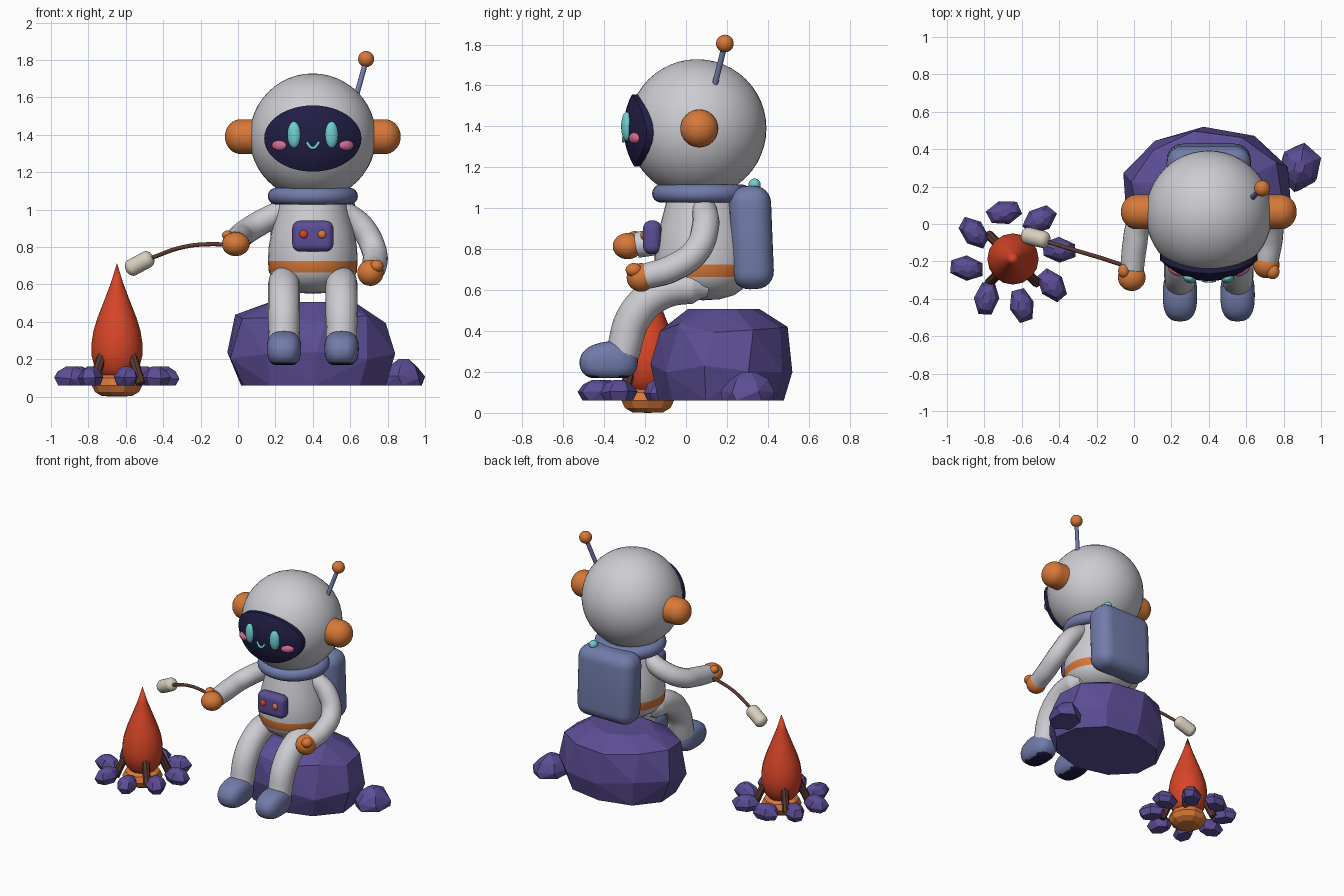
import bpy, bmesh, math, random
from mathutils import Matrix, Vector

random.seed(4)
cube = bpy.data.objects.get("Cube")
if cube:
    bpy.data.objects.remove(cube, do_unlink=True)


def material(name, *rgb):
    m = bpy.data.materials.new(name)
    m.use_nodes = True
    m.diffuse_color = (*rgb, 1)
    m.node_tree.nodes["Principled BSDF"].inputs["Base Color"].default_value = (*rgb, 1)
    return m


SUIT = material("suit grey", .60, .60, .64)
ORANGE = material("orange", .68, .19, .04)
NAVY = material("dark navy", .015, .013, .06)
TEAL = material("teal", .16, .62, .64)
PINK = material("pink", .66, .15, .30)
PURPLE = material("rock purple", .107, .075, .30)
SLATE = material("slate blue", .165, .20, .40)
FLAME = material("flame red", .68, .06, .02)
BROWN = material("wood brown", .11, .045, .03)
CREAM = material("cream", .68, .63, .51)


def finish(name, mesh, mats, smooth=40):
    ob = bpy.data.objects.new(name, mesh)
    bpy.context.collection.objects.link(ob)
    mesh.materials.clear()
    for m in mats if isinstance(mats, list) else [mats]:
        mesh.materials.append(m)
    if smooth:
        bpy.ops.object.select_all(action='DESELECT')
        ob.select_set(True)
        bpy.context.view_layer.objects.active = ob
        bpy.ops.object.shade_smooth_by_angle(angle=math.radians(smooth))
    return ob


def from_bmesh(name, bm, mats, smooth=40):
    mesh = bpy.data.meshes.new(name)
    bm.to_mesh(mesh)
    bm.free()
    return finish(name, mesh, mats, smooth)


def loft(name, rings, mats, matrix=Matrix(), smooth=40):
    """Skin a list of equal closed rings."""
    bm = bmesh.new()
    loops = [[bm.verts.new(p) for p in ring] for ring in rings]
    for a, b in zip(loops, loops[1:]):
        for k in range(len(a)):
            n = (k + 1) % len(a)
            bm.faces.new((a[k], a[n], b[n], b[k]))
    bmesh.ops.remove_doubles(bm, verts=bm.verts, dist=1e-5)
    bm.transform(matrix)
    return from_bmesh(name, bm, mats, smooth)


def lathe(name, profile, mats, matrix=Matrix(), sides=32, smooth=40):
    turns = [math.tau * k / sides for k in range(sides)]
    rings = [[(r * math.cos(t), r * math.sin(t), z) for t in turns] for r, z in profile]
    return loft(name, rings, mats, matrix, smooth)


def along(a, b):
    """Matrix that puts the origin at a with z pointing to b."""
    d = Vector(b) - Vector(a)
    return Matrix.Translation(a) @ d.to_track_quat('Z', 'Y').to_matrix().to_4x4()


def blob(name, center, half, mats, turn=0, power=1, floor=-1, seg=32):
    """Ellipsoid, made boxier by a power below 1 and cut flat below floor."""
    bm = bmesh.new()
    bmesh.ops.create_uvsphere(bm, u_segments=seg, v_segments=seg // 2, radius=1)
    for v in bm.verts:
        v.co = [math.copysign(abs(c) ** power, c) for c in v.co]
        v.co.z = max(v.co.z, floor)
    bm.transform(Matrix.LocRotScale(Vector(center), Matrix.Rotation(turn, 3, 'Z'), Vector(half)))
    return from_bmesh(name, bm, mats)


def tube(name, points, radius, mat, taper=None):
    cu = bpy.data.curves.new(name, 'CURVE')
    cu.dimensions = '3D'
    cu.bevel_depth, cu.bevel_resolution, cu.resolution_u = radius, 6, 10
    cu.use_fill_caps = True
    sp = cu.splines.new('BEZIER')
    sp.bezier_points.add(len(points) - 1)
    for i, (bp, p) in enumerate(zip(sp.bezier_points, points)):
        bp.co = p
        bp.radius = taper[i] if taper else 1
        bp.handle_left_type = bp.handle_right_type = 'AUTO'
    tmp = bpy.data.objects.new(name + "_path", cu)
    bpy.context.collection.objects.link(tmp)
    deps = bpy.context.evaluated_depsgraph_get()
    mesh = bpy.data.meshes.new_from_object(tmp.evaluated_get(deps))
    bpy.data.objects.remove(tmp, do_unlink=True)
    return finish(name, mesh, mat, 50)


def rounded_box(name, center, size, bevel, mat, tilt=0):
    bm = bmesh.new()
    bmesh.ops.create_cube(bm, size=1)
    bm.transform(Matrix.Diagonal((*size, 1)))
    bmesh.ops.bevel(bm, geom=bm.edges[:], offset=bevel, segments=6, profile=.5, affect='EDGES')
    bm.transform(Matrix.Translation(center) @ Matrix.Rotation(tilt, 4, 'X'))
    return from_bmesh(name, bm, mat, 40)


def rock(name, base, half, height, sides, levels, turn=0):
    """Faceted stone: convex hull of jittered rings."""
    bm = bmesh.new()
    for h, s in levels:
        shift = random.uniform(0, .3)
        for k in range(sides):
            t = math.tau * (k + shift) / sides + math.pi / 2
            j = s * random.uniform(.96, 1.03)
            up = h if h in (0, 1) else h + random.uniform(-.06, .06)
            bm.verts.new((half[0] * j * math.cos(t), half[1] * j * math.sin(t), height * up))
    bmesh.ops.convex_hull(bm, input=bm.verts[:])
    bmesh.ops.delete(bm, geom=[v for v in bm.verts if not v.link_faces], context='VERTS')
    bm.transform(Matrix.Translation(base) @ Matrix.Rotation(turn, 4, 'Z'))
    return from_bmesh(name, bm, PURPLE, 0)


# Helmet and visor
CX, HEAD = .4, Vector((.4, .055, 1.39))
blob("helmet", HEAD, (.338,) * 3, SUIT, seg=48)
rings = []
for r, radius in [(1, .33), (1, .36), (.85, .36), (.65, .36), (.45, .36), (.22, .36), (0, .36)]:
    ring = []
    for k in range(48):
        u, w = .26 * r * math.cos(math.tau * k / 48), .177 * r * math.sin(math.tau * k / 48) - .01
        ring.append(HEAD + Vector((u, -math.sqrt(radius ** 2 - u * u - w * w), w)))
    rings.append(ring)
loft("visor", rings, NAVY)

# Face, ears
ear = [(0, 0), (.093, 0), (.093, .13)] + [
    (.093 * math.cos(a * math.pi / 16), .13 + .085 * math.sin(a * math.pi / 16)) for a in range(1, 9)]
for side, tag in ((1, "left"), (-1, "right")):
    blob(tag + "_eye", (CX + side * .101, -.29, 1.4), (.036, .026, .071), TEAL, side * .28)
    blob(tag + "_blush", (CX + side * .18, -.252, 1.343), (.044, .02, .027), PINK, side * .52)
    start = Vector((CX + side * .255, .065, 1.39))
    lathe(tag + "_ear", ear, ORANGE, along(start, start + Vector((side, 0, 0))))
tube("smile", [(.366, -.302, 1.36), (.4, -.306, 1.329), (.434, -.302, 1.36)], .008, TEAL)

# Antenna
tube("antenna_rod", [(.625, .135, 1.58), (.683, .187, 1.79)], .014, SLATE)
blob("antenna_ball", (.685, .19, 1.805), (.043,) * 3, ORANGE)

# Torso with belt, collar, chest panel
torso = lathe("torso", [(0, .55), (.08, .555), (.15, .575), (.205, .615), (.235, .665), (.24, .725),
                        (.236, .80), (.222, .88), (.20, .96), (.17, 1.08), (0, 1.1)],
              [SUIT, ORANGE], Matrix.Translation((CX, .085, 0)))
for f in torso.data.polygons:
    f.material_index = int(.665 < f.center.z < .725)
ring = [math.tau * k / 16 - math.pi / 2 for k in range(17)]
lathe("collar", [(.196 + .045 * math.cos(t), .045 * math.sin(t)) for t in ring], SLATE,
      Matrix.Translation((CX, .075, 1.072)))
rounded_box("chest_panel", (CX, -.165, .858), (.22, .09, .165), .04, PURPLE)
blob("left_button", (.449, -.208, .868), (.022, .015, .022), ORANGE)
blob("right_button", (.351, -.208, .868), (.022, .015, .022), FLAME)

# Backpack
rounded_box("backpack", (CX, .32, .857), (.45, .205, .505), .085, SLATE, .04)
blob("backpack_light", (.52, .335, 1.115), (.03,) * 3, TEAL)

# Legs and boots
for side, tag in ((1, "left"), (-1, "right")):
    x = CX + side * .154
    tube(tag + "_leg", [(x, .11, .61), (x, .03, .615), (x, -.13, .585), (x, -.25, .475),
                        (x, -.31, .29)], .086, SUIT, [.5, .95, 1, 1, .95])
    boot = blob(tag + "_boot", (x, -.378, .255), (.092, .143, .095), [SLATE, NAVY], power=.75, floor=-.9)
    for v in boot.data.vertices:
        if v.co.z > .255:
            v.co.z += .15 * min(0, v.co.y + .38)
    for f in boot.data.polygons:
        f.material_index = int(f.normal.z < -.8)

# Arms and hands
tube("left_arm", [(.55, .09, 1.0), (.66, .095, .91), (.725, .05, .79), (.73, -.07, .705),
                  (.712, -.19, .668)], .067, SUIT, [.9, 1, 1, 1, .95])
blob("left_hand", (.708, -.22, .662), (.07, .07, .07), ORANGE)
blob("left_thumb", (.742, -.255, .698), (.036, .04, .034), ORANGE)
tube("right_arm", [(.25, .09, 1.0), (.13, .085, .935), (.03, .0, .872), (.003, -.12, .842),
                   (-.01, -.24, .82)], .067, SUIT, [.9, 1, 1, 1, .95])
blob("right_hand", (-.012, -.285, .815), (.074, .073, .064), ORANGE)
blob("right_thumb", (-.055, -.25, .862), (.03, .036, .026), ORANGE)

# Stick and marshmallow
tube("stick", [(.01, -.245, .805), (-.15, -.19, .815), (-.3, -.145, .798), (-.48, -.09, .735)], .011, BROWN)
cap = [math.pi * k / 16 for k in range(9)]
sweet = [(.046 * math.sin(t), .035 * (1 - math.cos(t))) for t in cap]
sweet += [(r, .165 - z) for r, z in reversed(sweet)]
lathe("marshmallow", sweet, CREAM, along((-.455, -.09, .75), (-.6, -.055, .672)), 20)

# Sitting rock and the small rock beside it
rock("sitting_rock", (.395, .18, .06), (.46, .35), .447, 10,
     [(0, .88), (.36, 1), (.8, .9), (1, .5)])
rock("side_rock", (.885, .305, .06), (.115, .135), .14, 6, [(0, .95), (.3, 1), (.75, .7), (1, .25)], -.3)

# Campfire
FIRE = Vector((-.647, -.187, 0))
spot = Matrix.Translation(FIRE)
lathe("flame", [(0, .08), (.07, .09), (.118, .15), (.136, .22), (.137, .28), (.126, .35), (.105, .42),
                (.066, .52), (.032, .61), (0, .715)], FLAME, spot, 16, 60)
lathe("embers", [(0, 0), (.08, .003), (.118, .025), (.135, .06), (.118, .1), (.08, .122), (0, .126)],
      ORANGE, spot, 10, 0)
for k in range(4):
    t = math.pi / 4 + k * math.pi / 2
    out = Vector((math.cos(t), math.sin(t), 0))
    lathe(f"log_{k + 1}", [(0, 0), (.026, 0), (.026, .2), (0, .2)], BROWN,
          along(FIRE + out * .18 + Vector((0, 0, .07)), FIRE + out * .1 + Vector((0, 0, .25))), 8)
for k in range(8):
    t = math.radians(11 + 45 * k)
    at = FIRE + Vector((.252 * math.cos(t), .252 * math.sin(t), .06))
    rock(f"fire_stone_{k + 1}", at, (.1, .068), .1, 6, [(0, .75), (.4, 1), (.8, .72), (1, .3)],
         t + (math.pi / 2 if k == 2 else random.uniform(-.5, .5)))
